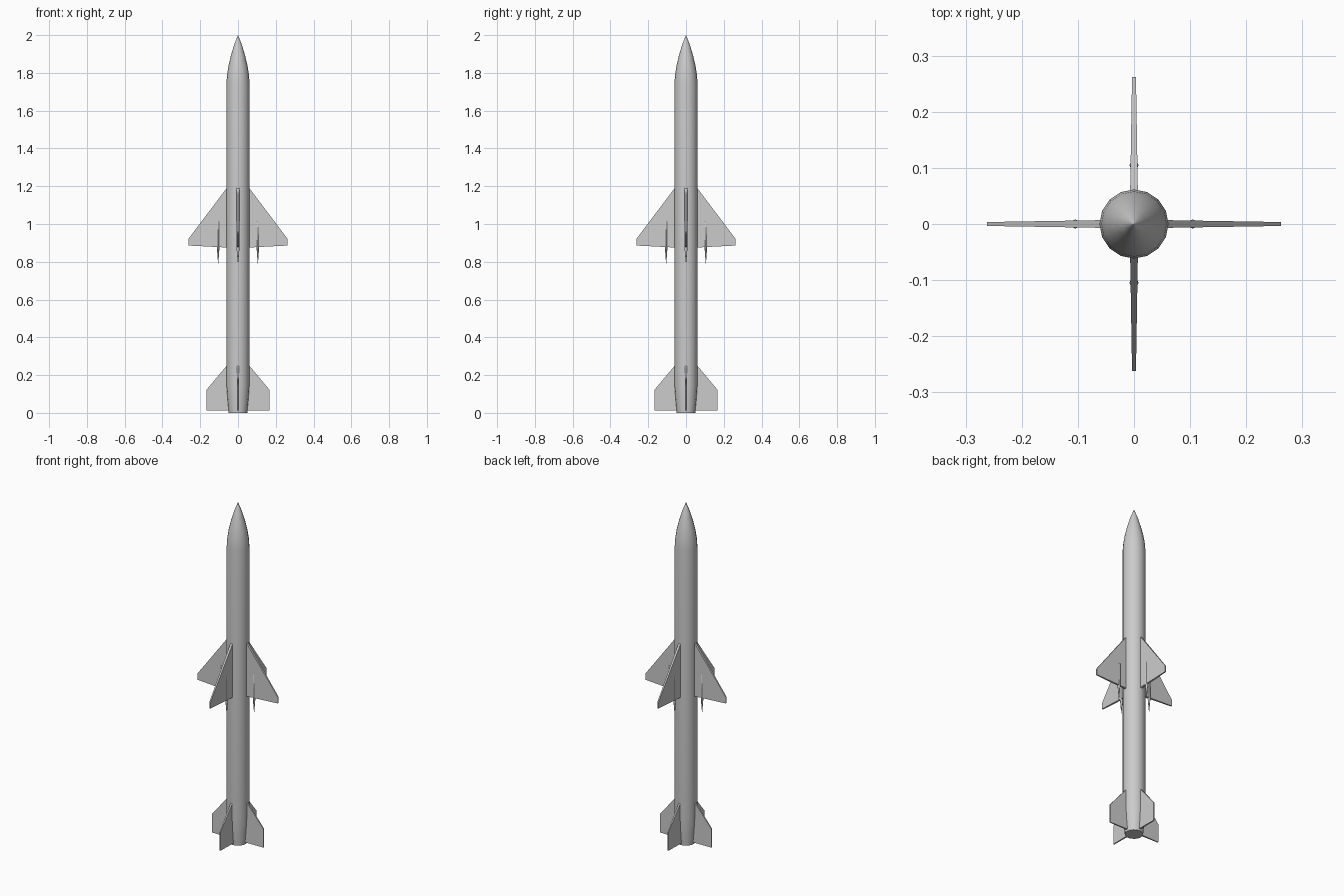
import bpy, bmesh, math
from mathutils import Matrix

if "Cube" in bpy.data.objects:
    bpy.data.objects.remove(bpy.data.objects["Cube"])


def finish(name, bm, smooth=None):
    bmesh.ops.remove_doubles(bm, verts=bm.verts, dist=1e-5)
    bmesh.ops.recalc_face_normals(bm, faces=bm.faces)
    me = bpy.data.meshes.new(name)
    bm.to_mesh(me)
    bm.free()
    ob = bpy.data.objects.new(name, me)
    bpy.context.collection.objects.link(ob)
    if smooth:
        bpy.ops.object.select_all(action='DESELECT')
        ob.select_set(True)
        bpy.context.view_layer.objects.active = ob
        bpy.ops.object.shade_smooth_by_angle(angle=math.radians(smooth))
    return ob


def lathe(bm, profile, sides, x=0.0, sx=1.0, sy=1.0):
    """Stack rings of (radius, z) and close both ends."""
    rings = []
    for r, z in profile:
        rings.append([bm.verts.new((x + sx * r * math.cos(2 * math.pi * i / sides),
                                    sy * r * math.sin(2 * math.pi * i / sides), z))
                      for i in range(sides)])
    for a, b in zip(rings, rings[1:]):
        for i in range(sides):
            j = (i + 1) % sides
            bm.faces.new((a[i], a[j], b[j], b[i]))
    bm.faces.new(rings[0][::-1])
    bm.faces.new(rings[-1])


def blade(bm, outline):
    """Tapered plate from (x, z, half thickness) corners."""
    f = [bm.verts.new((x, -t, z)) for x, z, t in outline]
    b = [bm.verts.new((x, t, z)) for x, z, t in outline]
    bm.faces.new(f)
    bm.faces.new(b[::-1])
    for i in range(len(f)):
        j = (i + 1) % len(f)
        bm.faces.new((f[i], b[i], b[j], f[j]))


def turn(bm, k):
    bmesh.ops.rotate(bm, verts=bm.verts, matrix=Matrix.Rotation(k * math.pi / 2, 3, 'Z'))


# Body tube with tapered tail and ogive nose
bm = bmesh.new()
lathe(bm, [(0.049, 0), (0.056, 0.07), (0.0615, 0.15), (0.0615, 1.74), (0.058, 1.79),
           (0.050, 1.84), (0.038, 1.89), (0.022, 1.945), (0.0005, 2.0)], 16)
finish("body", bm, 35)

wing = [(0.05, 1.203, 0.007), (0.262, 0.922, 0.0035), (0.262, 0.886, 0.0035), (0.05, 0.875, 0.007)]
fin = [(0.045, 0.266, 0.005), (0.06, 0.25, 0.005), (0.167, 0.122, 0.003),
       (0.167, 0.012, 0.003), (0.045, 0.012, 0.005)]
pod = [(0.0004, 0.79), (0.004, 0.83), (0.0075, 0.875), (0.0075, 1.012), (0.004, 1.02)]

for k in range(4):
    # Main wings
    bm = bmesh.new()
    blade(bm, wing)
    turn(bm, k)
    finish(f"wing_{k + 1}", bm)
    # Tail fins
    bm = bmesh.new()
    blade(bm, fin)
    turn(bm, k)
    finish(f"tail_fin_{k + 1}", bm)
    # Slim pods on the wings
    bm = bmesh.new()
    lathe(bm, pod, 8, x=0.105, sx=0.9, sy=1.1)
    turn(bm, k)
    finish(f"wing_pod_{k + 1}", bm, 50)
